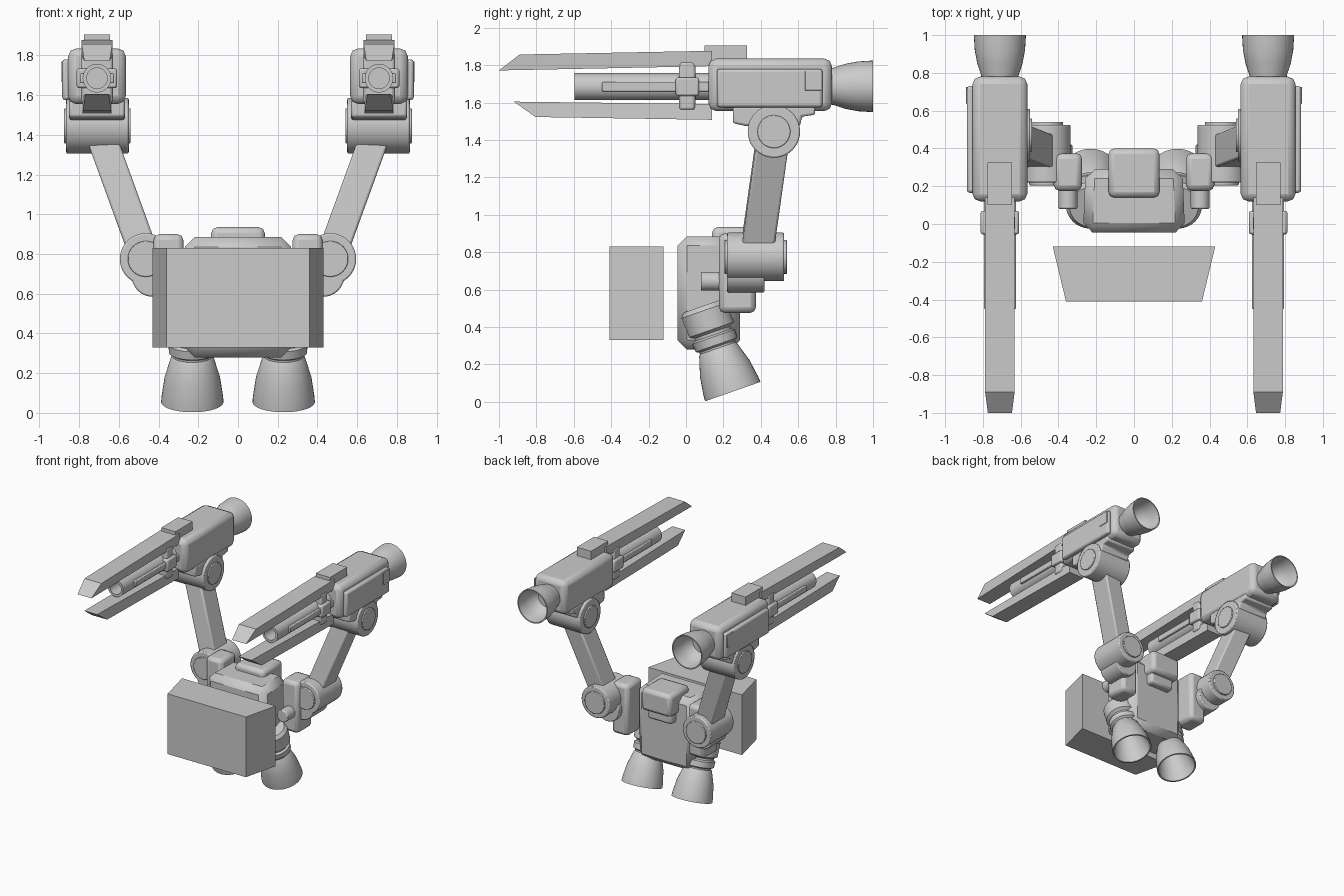
import bpy
import bmesh
from math import pi, radians
from mathutils import Vector, Matrix

cube = bpy.data.objects.get("Cube")
if cube:
    bpy.data.objects.remove(cube, do_unlink=True)

GREY = (0.6, 0.6, 0.6, 1)
metal = bpy.data.materials.new("plain_grey")
metal.use_nodes = True
metal.diffuse_color = GREY
metal.node_tree.nodes["Principled BSDF"].inputs["Base Color"].default_value = GREY


def finish(name, bm, bevel=0.0, mirror=True, segments=2):
    """Turn a bmesh in world space into an object, bevelled and mirrored."""
    bmesh.ops.recalc_face_normals(bm, faces=bm.faces)
    mesh = bpy.data.meshes.new(name)
    bm.to_mesh(mesh)
    bm.free()
    mesh.materials.append(metal)
    ob = bpy.data.objects.new(name, mesh)
    bpy.context.collection.objects.link(ob)
    bpy.ops.object.select_all(action="DESELECT")
    ob.select_set(True)
    bpy.context.view_layer.objects.active = ob
    bpy.ops.object.shade_smooth_by_angle(angle=radians(32))
    if bevel:
        mod = ob.modifiers.new("bevel", "BEVEL")
        mod.width = bevel
        mod.segments = segments
        mod.limit_method = "ANGLE"
    if mirror:
        ob.modifiers.new("mirror", "MIRROR").use_mirror_merge = False
    return ob


def box(name, x, y, z, bevel=0.0, mirror=True, segments=2):
    """Box from three (low, high) ranges."""
    bm = bmesh.new()
    bmesh.ops.create_cube(bm, size=1)
    for v in bm.verts:
        v.co = [(a + b) / 2 + c * (b - a) for c, (a, b) in zip(v.co, (x, y, z))]
    return finish(name, bm, bevel, mirror, segments)


def prism(name, outline, axis, low, high, bevel=0.0, mirror=True):
    """Extrude a 2D outline along x or z."""
    bm = bmesh.new()
    place = (lambda p, h: (h, *p)) if axis == "x" else (lambda p, h: (*p, h))
    face = bm.faces.new([bm.verts.new(place(p, low)) for p in outline])
    out = bmesh.ops.extrude_face_region(bm, geom=[face])
    shift = Vector(place((0, 0), high - low))
    for v in out["geom"]:
        if isinstance(v, bmesh.types.BMVert):
            v.co += shift
    return finish(name, bm, bevel, mirror)


def lathe(name, start, direction, profile, bevel=0.0, sides=40):
    """Turn (radius, distance) points round an axis; radius 0 closes an end."""
    bm = bmesh.new()
    turn = Vector((0, 0, 1)).rotation_difference(Vector(direction)).to_matrix()
    rings = []
    for r, d in profile:
        count = sides if r else 1
        ring = []
        for i in range(count):
            p = Matrix.Rotation(2 * pi * i / sides, 3, "Z") @ Vector((r, 0, d))
            ring.append(bm.verts.new(turn @ p + Vector(start)))
        rings.append(ring)
    for a, b in zip(rings, rings[1:]):
        for i in range(sides):
            j = (i + 1) % sides
            corners = [a[i % len(a)], a[j % len(a)], b[j % len(b)], b[i % len(b)]]
            bm.faces.new(list(dict.fromkeys(corners)))
    return finish(name, bm, bevel)


def drum(name, start, direction, radius, length, bevel=0.008):
    return lathe(name, start, direction,
                 [(0, 0), (radius, 0), (radius, length), (0, length)], bevel)


# Core: torso, back hump, and front block
torso = box("torso", (-.27, .27), (-.045, .29), (.28, .885), .05, False, 1)
for v in torso.data.vertices:
    if v.co.y > 0:
        v.co.x *= .95
box("back_hump", (-.135, .135), (.14, .4), (.75, .935), .03, False)
box("back_hump_base", (-.11, .11), (.25, .35), (.67, .78), .02, False)
prism("front_block", [(-.43, -.12), (.43, -.12), (.36, -.41), (-.36, -.41)],
      "z", .33, .83, 0, False)

# Lower thrusters, tilted and hollow
lathe("lower_thruster", (.23, .25, .055), (0, -.33, .945),
      [(0, .22), (.085, .22), (.12, .13), (.143, .03), (.146, 0), (.157, 0),
       (.155, .03), (.14, .13), (.108, .235), (.1, .245), (.1, .255), (.118, .265),
       (.12, .31), (.105, .32), (.105, .335), (.13, .35), (.13, .46), (.11, .485),
       (0, .485)])

# Hip brackets and lower arm joints
box("hip_bracket", (.275, .425), (.176, .374), (.476, .9), .03)
drum("hip_pin", (.35, .08, .645), (0, 1, 0), .05, .12)
drum("hip_pivot", (.43, .22, .69), (0, 1, 0), .105, .2)
drum("lower_joint", (.465, .22, .775), (0, 1, 0), .13, .305)
drum("lower_joint_cap", (.465, .205, .775), (0, 1, 0), .09, .335, .004)

# Slanted arms between the joints
bm = bmesh.new()
bmesh.ops.create_cube(bm, size=1)
foot, head = Vector((.465, .375, .775)), Vector((.71, .47, 1.45))
for v in bm.verts:
    end = head if v.co.z > 0 else foot
    v.co = end + Vector((v.co.x * .14, v.co.y * .175, -v.co.x * .05))
finish("arm", bm, .012)

# Upper joints
drum("upper_joint", (.55, .47, 1.445), (1, 0, 0), .14, .315)
drum("upper_joint_cap", (.54, .47, 1.445), (1, 0, 0), .088, .335, .004)

# Gun pods with saddle, side panel and sight
box("pod_body", (.565, .855), (.12, .78), (1.555, 1.835), .04)
prism("pod_saddle", [(.25, 1.58), (.69, 1.58), (.69, 1.535), (.62, 1.525),
                     (.61, 1.475), (.32, 1.475), (.25, 1.49)], "x", .57, .85, .012)
box("pod_panel", (.84, .885), (.165, .73), (1.575, 1.78), .015)
box("panel_latch", (.88, .889), (.636, .725), (1.665, 1.77), .003)
box("sight_block", (.645, .775), (.1, .325), (1.8, 1.905))

# Rear pod thrusters, hollow
lathe("pod_thruster", (.71, .76, 1.687), (0, 1, 0),
      [(0, 0), (.095, 0), (.1, .03), (.12, .09), (.133, .16), (.138, .24),
       (.129, .24), (.123, .16), (.108, .09), (.08, .05), (0, .05)])


def rail(name, outline, half):
    """Long rail whose tip narrows and is cut at a slant."""
    ob = prism(name, outline, "x", .71 - half, .71 + half)
    tip = min(v.co.y for v in ob.data.vertices)
    for v in ob.data.vertices:
        if v.co.y < tip + .03:
            v.co.x = .71 + (v.co.x - .71) * .82


rail("upper_rail", [(-1, 1.772), (-.89, 1.857), (.14, 1.877), (.14, 1.795)], .078)
rail("lower_rail", [(-.92, 1.605), (-.805, 1.523), (.14, 1.508), (.14, 1.592)], .072)

# Barrels, side bars and clamps
lathe("barrel", (.71, .14, 1.685), (0, -1, 0),
      [(0, 0), (.072, 0), (.072, .735), (.052, .735), (.052, .5), (0, .5)])
for side, x in (("inner", .638), ("outer", .782)):
    box(side + "_barrel_bar", (x - .013, x + .013), (-.45, .13), (1.66, 1.71), .006)
    box(side + "_clamp_lug", (x - .03, x + .03), (-.055, .07), (1.635, 1.735), .012)
box("barrel_clamp", (.63, .79), (-.038, .05), (1.56, 1.82), .015)
